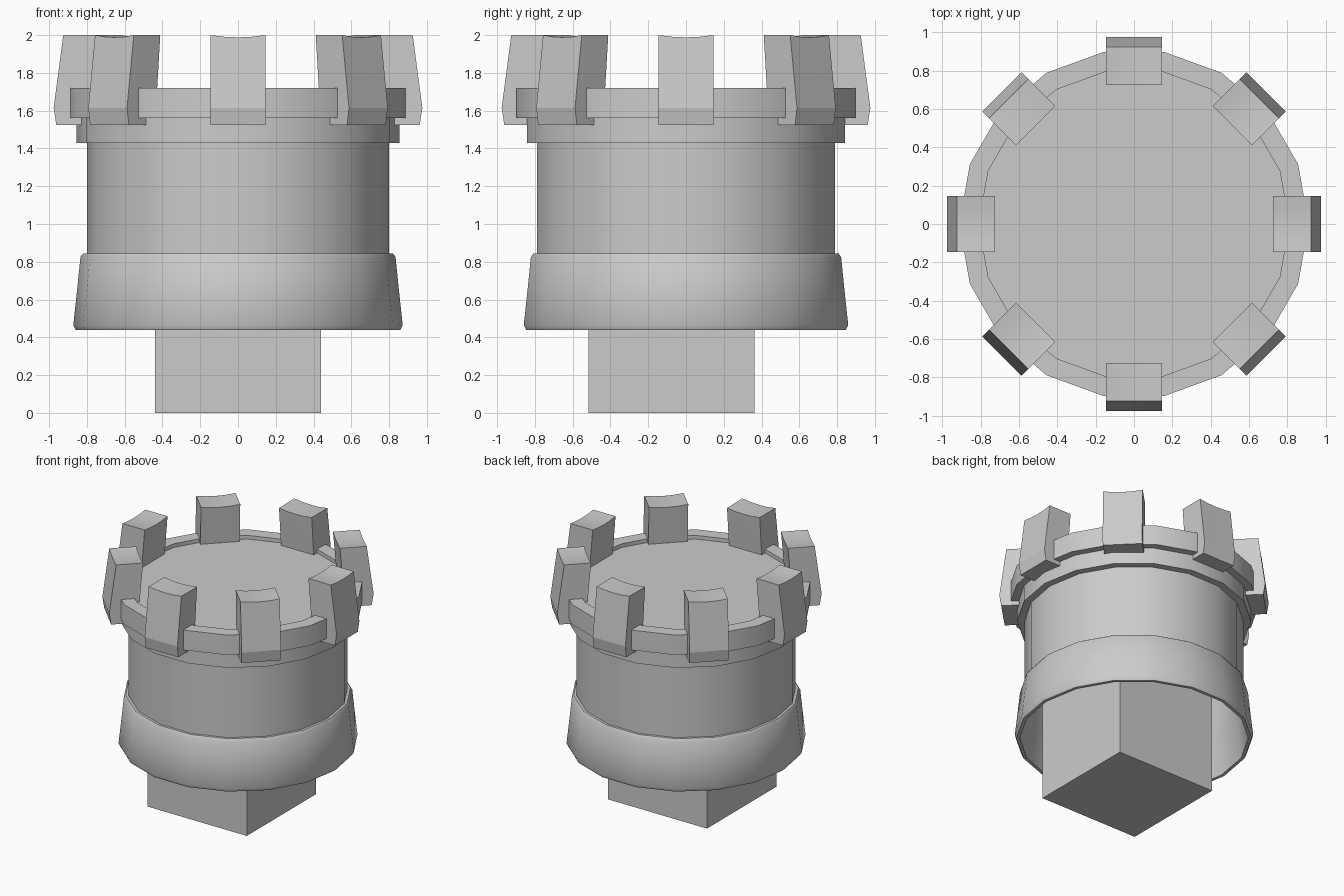
import bpy, bmesh, math

if "Cube" in bpy.data.objects:
    bpy.data.objects.remove(bpy.data.objects["Cube"])

SIDES = 18


def finish(name, bm, smooth=None):
    bmesh.ops.recalc_face_normals(bm, faces=bm.faces[:])
    mesh = bpy.data.meshes.new(name)
    bm.to_mesh(mesh)
    bm.free()
    ob = bpy.data.objects.new(name, mesh)
    bpy.context.collection.objects.link(ob)
    if smooth:
        bpy.ops.object.select_all(action='DESELECT')
        ob.select_set(True)
        bpy.context.view_layer.objects.active = ob
        bpy.ops.object.shade_smooth_by_angle(angle=math.radians(smooth))
    return ob


def lathe(name, profile, closed=False, cap_last=False, smooth=None):
    """Revolve (radius, z) points around z with a low side count."""
    bm = bmesh.new()
    rings = []
    for r, z in profile:
        rings.append([bm.verts.new((r * math.cos(a), r * math.sin(a), z))
                      for a in (2 * math.pi * k / SIDES for k in range(SIDES))])
    pairs = list(zip(rings, rings[1:]))
    if closed:
        pairs.append((rings[-1], rings[0]))
    for lo, hi in pairs:
        for k in range(SIDES):
            n = (k + 1) % SIDES
            bm.faces.new((lo[k], lo[n], hi[n], hi[k]))
    if cap_last:
        bm.faces.new(rings[-1])
    return finish(name, bm, smooth)


def tooth(name, angle, width=0.29, cols=5):
    """Outward-bent block with a slightly dished top."""
    profile = [(0.77, 1.525), (0.962, 1.525), (0.976, 1.615),
               (0.925, 2.0), (0.727, 2.0), (0.75, 1.72)]
    bm = bmesh.new()
    sections = []
    for i in range(cols):
        t = 2 * i / (cols - 1) - 1
        ring = []
        for r, z in profile:
            dip = 0.012 * (1 - t * t) if z > 1.9 else 0
            x, y = r, t * width / 2
            ring.append(bm.verts.new((x * math.cos(angle) - y * math.sin(angle),
                                      x * math.sin(angle) + y * math.cos(angle),
                                      z - dip)))
        sections.append(ring)
    n = len(profile)
    for a, b in zip(sections, sections[1:]):
        for k in range(n):
            m = (k + 1) % n
            bm.faces.new((a[k], a[m], b[m], b[k]))
    bm.faces.new(sections[0])
    bm.faces.new(sections[-1])
    return finish(name, bm, 12)


# Square peg underneath, set slightly towards the front
bm = bmesh.new()
bmesh.ops.create_cube(bm, size=0.88)
bmesh.ops.translate(bm, verts=bm.verts[:], vec=(0, -0.077, 0.44))
finish("square_peg", bm)

# Hollow body with flange, raised rim and shallow recessed floor
lathe("tower_body", [(0.80, 0.80), (0.80, 1.43), (0.855, 1.43), (0.855, 1.56),
                     (0.912, 1.56), (0.912, 1.72), (0.81, 1.72), (0.81, 1.69)],
      cap_last=True, smooth=30)

# Flared hollow collar with softened edges
lathe("collar", [(0.835, 0.44), (0.86, 0.44), (0.872, 0.465), (0.852, 0.65),
                 (0.834, 0.825), (0.82, 0.845), (0.798, 0.845), (0.80, 0.80)],
      closed=True, smooth=50)

# Eight battlement teeth around the rim
for i in range(8):
    tooth(f"battlement_{i + 1}", i * math.pi / 4)
